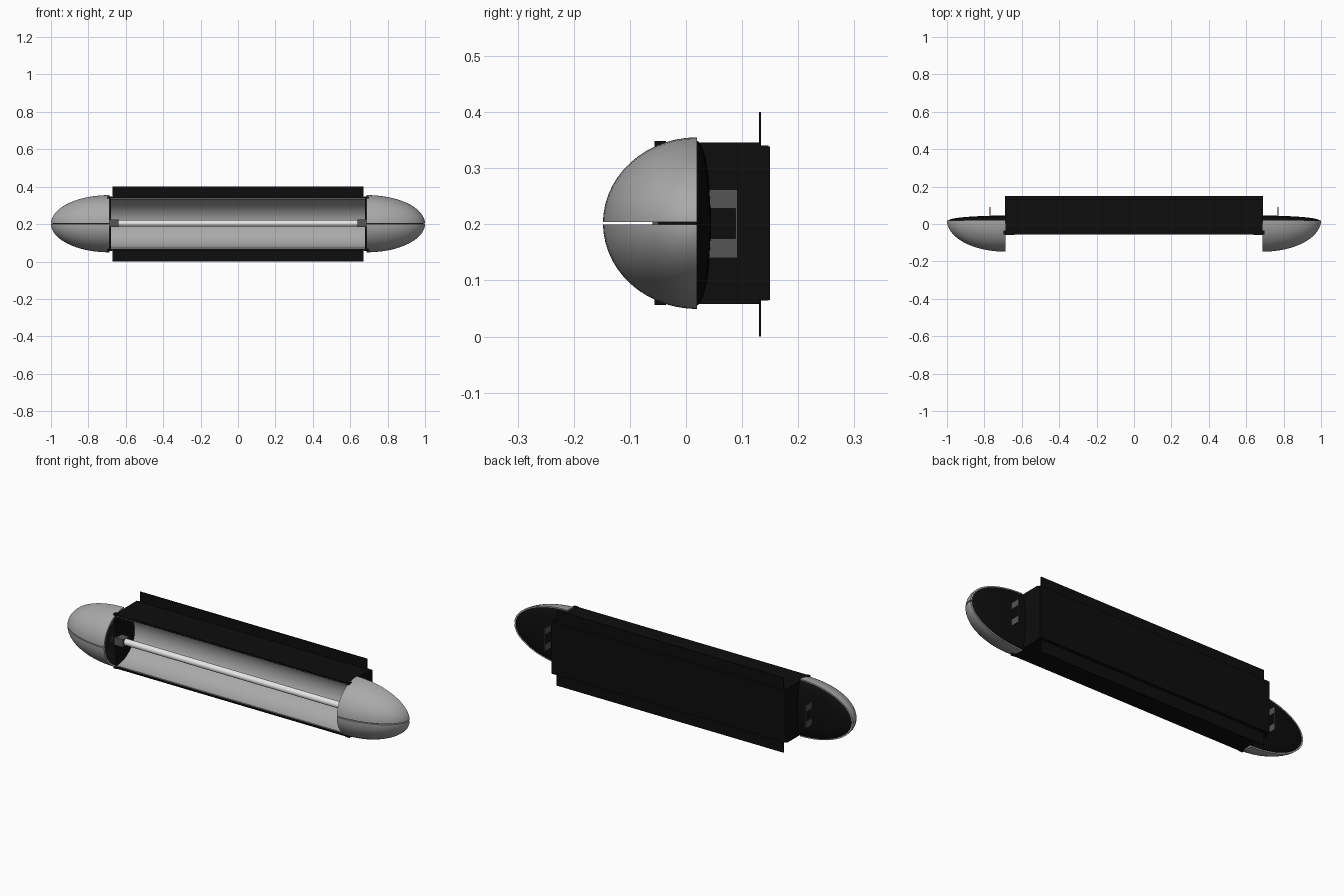
import bpy, bmesh, math
from mathutils import Vector

if "Cube" in bpy.data.objects:
    bpy.data.objects.remove(bpy.data.objects["Cube"])

def mat(name, c):
    m = bpy.data.materials.new(name)
    m.diffuse_color = (*c, 1)
    m.use_nodes = True
    m.node_tree.nodes["Principled BSDF"].inputs["Base Color"].default_value = m.diffuse_color
    return m

BLACK = mat("black", (0.004, 0.004, 0.004))
SILVER = mat("silver", (0.40, 0.40, 0.40))
WHITE = mat("tube_white", (0.85, 0.85, 0.85))
GREY = mat("dark_grey", (0.09, 0.09, 0.09))

def finish(name, bm, mats, smooth=False):
    bmesh.ops.recalc_face_normals(bm, faces=bm.faces)
    me = bpy.data.meshes.new(name)
    bm.to_mesh(me); bm.free()
    ob = bpy.data.objects.new(name, me)
    bpy.context.collection.objects.link(ob)
    for m in mats:
        me.materials.append(m)
    if smooth:
        bpy.context.view_layer.objects.active = ob
        ob.select_set(True)
        bpy.ops.object.shade_smooth_by_angle(angle=math.radians(35))
        ob.select_set(False)
    return ob

def box(name, x, y, z, m):
    bm = bmesh.new()
    bmesh.ops.create_cube(bm, size=1)
    for v in bm.verts:
        for i, (a, b) in enumerate((x, y, z)):
            v.co[i] = a if v.co[i] < 0 else b
    return finish(name, bm, [m])

def extrude_profile(name, pts, x0, x1, m, smooth=False):
    """Closed (y, z) outline swept along x."""
    bm = bmesh.new()
    f = bm.faces.new([bm.verts.new((x0, y, z)) for y, z in pts])
    r = bmesh.ops.extrude_face_region(bm, geom=[f])
    for v in r["geom"]:
        if isinstance(v, bmesh.types.BMVert):
            v.co.x = x1
    return finish(name, bm, [m], smooth)

def shell_grid(bm, c, rad, side, up, idx, inward):
    """Quarter of a front half ellipsoid, above or below the seam."""
    n, k, gap = 18, 14, 0.0025
    g = []
    for i in range(n + 1):
        t = math.pi / 2 * i / n               # 0 at open end, 90 deg at tip
        row = []
        for j in range(k + 1):
            a = math.pi / 2 * j / k           # 0 at seam, 90 deg at back rim
            z = rad[2] * math.cos(t) * math.sin(a)
            row.append(bm.verts.new((side * (c[0] + rad[0] * math.sin(t)),
                                     c[1] - rad[1] * math.cos(t) * math.cos(a),
                                     c[2] + up * max(z, gap))))
        g.append(row)
    for i in range(n):
        for j in range(k):
            f = bm.faces.new((g[i][j], g[i + 1][j], g[i + 1][j + 1], g[i][j + 1]))
            f.material_index = idx
    return g

C = (0.687, 0.02, 0.202)
for side, sn in ((-1, "left"), (1, "right")):
    # end cap: two quarter shells with a black lining and a thin seam
    for up, un in ((1, "upper"), (-1, "lower")):
        bm = bmesh.new()
        a = shell_grid(bm, C, (0.313, 0.168, 0.153), side, up, 0, False)
        b = shell_grid(bm, C, (0.301, 0.158, 0.143), side, up, 1, True)
        edges = lambda g: [[r[0] for r in g], [r[-1] for r in g], g[0]]
        for p, q in zip(edges(a), edges(b)):
            for i in range(len(p) - 1):
                bm.faces.new((p[i], p[i + 1], q[i + 1], q[i]))
        finish(f"{sn}_{un}_cap", bm, [SILVER, BLACK], True)
    # slightly domed black back of the cap
    bm = bmesh.new()
    n, k = 16, 24
    rings = []
    for i in range(n + 1):
        s = math.sin(math.pi / 2 * i / n)
        h = math.cos(math.pi / 2 * i / n)
        rings.append([bm.verts.new((side * (C[0] + 0.305 * s * math.cos(t)), 0.018 + 0.027 * h,
                      C[2] + 0.147 * s * math.sin(t)))
                      for t in [math.pi * (j / k - 0.5) for j in range(k + 1)]])
    for i in range(n):
        for j in range(k):
            bm.faces.new((rings[i][j], rings[i + 1][j], rings[i + 1][j + 1], rings[i][j + 1]))
    bmesh.ops.remove_doubles(bm, verts=bm.verts, dist=1e-5)
    finish(f"{sn}_cap_back", bm, [BLACK], True)
    # mounting tabs behind the cap
    xs = sorted((side * 0.768, side * 0.773))
    box(f"{sn}_lower_tab", xs, (0.03, 0.092), (0.14, 0.175), GREY)
    box(f"{sn}_upper_tab", xs, (0.03, 0.092), (0.228, 0.262), GREY)
    box(f"{sn}_tab_bridge", xs, (0.088, 0.092), (0.175, 0.228), GREY)
    # end wall, lip corners and lamp socket
    box(f"{sn}_end_wall", sorted((side * 0.68, side * 0.69)), (-0.05, 0.147), (0.064, 0.34), BLACK)
    for z in (0.062, 0.342):
        box(f"{sn}_lip_corner", sorted((side * 0.675, side * 0.697)), (-0.056, -0.036),
            (z - 0.006, z + 0.006), BLACK)
    box(f"{sn}_socket", sorted((side * 0.638, side * 0.69)), (-0.06, -0.01), (0.184, 0.224), GREY)

# housing: black outer channel around a curved silver reflector
N = 28
def arc(ry, rz, y0):
    return [(y0 + ry * math.cos(t), 0.202 + rz * math.sin(t))
            for t in [math.pi * (i / N - 0.5) for i in range(N + 1)]]
inner = arc(0.150, 0.130, -0.05)
outer = arc(0.156, 0.135, -0.05)
extrude_profile("reflector", inner + outer[::-1], -0.685, 0.685, SILVER, True)
for s, nm in ((1, "upper"), (-1, "lower")):
    zz = lambda a, b: sorted((0.202 + s * a, 0.202 + s * b))
    box(f"{nm}_housing_wall", (-0.69, 0.69), (-0.055, 0.132), zz(0.136, 0.144), BLACK)
    box(f"{nm}_flange", (-0.67, 0.67), (0.130, 0.134), sorted((0.202 + s * 0.12, 0.2 + s * 0.2)), BLACK)
box("back_panel", (-0.69, 0.69), (0.13, 0.15), (0.065, 0.339), BLACK)

# lamp tube
bm = bmesh.new()
bmesh.ops.create_cone(bm, cap_ends=True, segments=24, radius1=0.017, radius2=0.017, depth=1.29)
for v in bm.verts:
    v.co = Vector((v.co.z, v.co.x - 0.035, v.co.y + 0.204))
finish("lamp_tube", bm, [WHITE], True)
